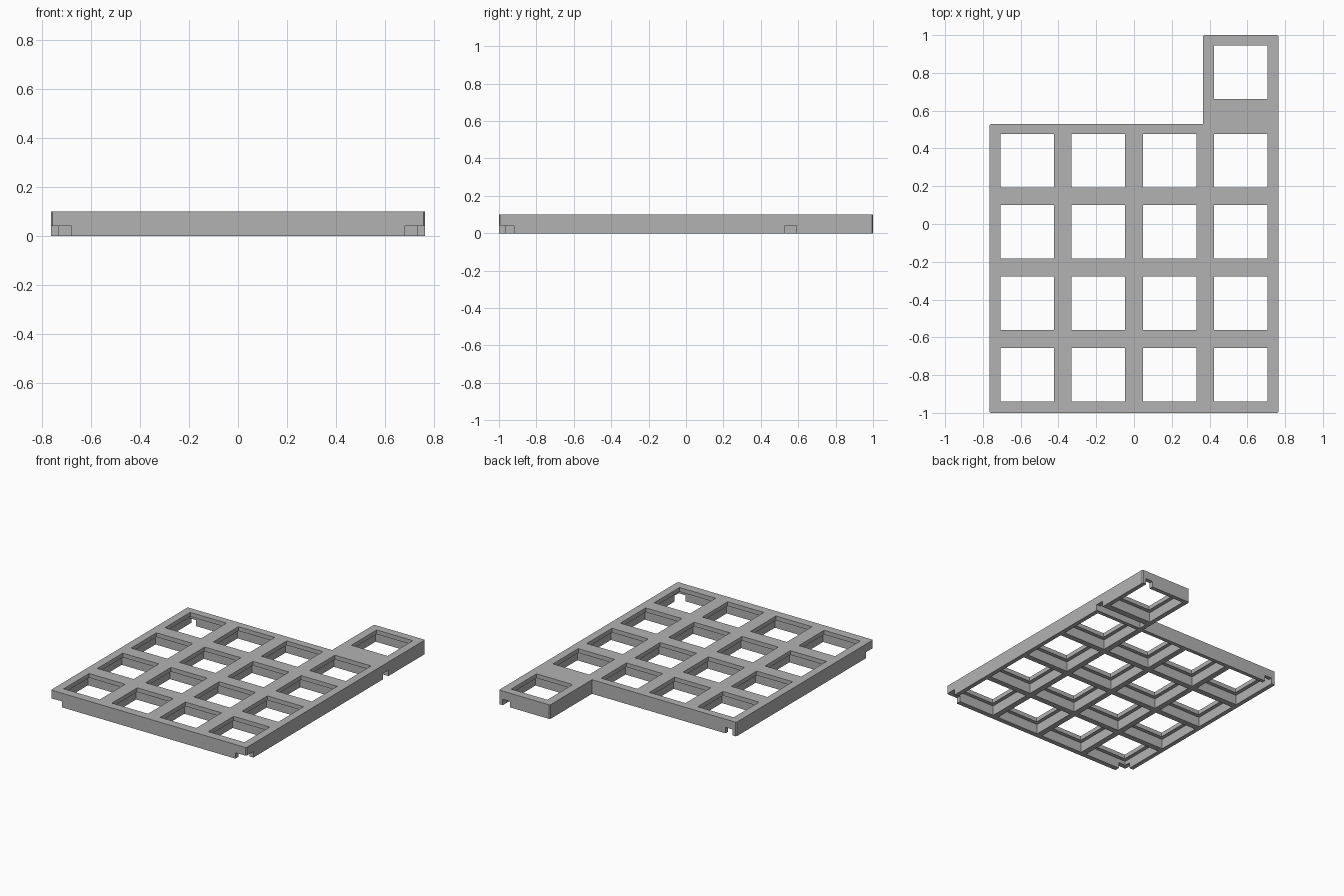
import bpy
import bmesh

if "Cube" in bpy.data.objects:
    bpy.data.objects.remove(bpy.data.objects["Cube"], do_unlink=True)

# Main dimensions
HX, HY, BACK = 0.765, 1.0, 0.53      # half width, half depth, back edge of the grid
TAB = 0.365                          # inner side of the extra cell
TOP, LEDGE = 0.1, 0.07               # full height, underside of the thin deck
HOLE, POCKET, WALL = 0.283, 0.336, 0.03
PITCH = 0.3775
NOTCH = 0.042
CH = 0.006                           # corner chamfer

gray = bpy.data.materials.new("plain gray")
gray.use_nodes = True
colour = (0.45, 0.45, 0.45, 1)
gray.diffuse_color = colour
gray.node_tree.nodes["Principled BSDF"].inputs["Base Color"].default_value = colour


def add_object(name, bm):
    bmesh.ops.recalc_face_normals(bm, faces=bm.faces[:])
    mesh = bpy.data.meshes.new(name)
    bm.to_mesh(mesh)
    bm.free()
    mesh.materials.append(gray)
    obj = bpy.data.objects.new(name, mesh)
    bpy.context.collection.objects.link(obj)
    return obj


def box_set(name, boxes):
    """One mesh of separate boxes, each given as (x0, x1, y0, y1, z0, z1)."""
    bm = bmesh.new()
    for x0, x1, y0, y1, z0, z1 in boxes:
        verts = bmesh.ops.create_cube(bm, size=1)["verts"]
        for v in verts:
            v.co = (x1 if v.co.x > 0 else x0,
                    y1 if v.co.y > 0 else y0,
                    z1 if v.co.z > 0 else z0)
    return add_object(name, bm)


def square(cx, cy, size, z0, z1):
    h = size / 2
    return (cx - h, cx + h, cy - h, cy + h, z0, z1)


# Solid plate: L-shaped outline with slightly chamfered outer corners
outline = [(-HX + CH, -HY), (HX - CH, -HY), (HX, -HY + CH), (HX, HY - CH),
           (HX - CH, HY), (TAB + CH, HY), (TAB, HY - CH), (TAB, BACK),
           (-HX + CH, BACK), (-HX, BACK - CH), (-HX, -HY + CH)]
bm = bmesh.new()
base = bm.faces.new([bm.verts.new((x, y, 0)) for x, y in outline])
raised = bmesh.ops.extrude_face_region(bm, geom=[base])["geom"]
bmesh.ops.translate(bm, vec=(0, 0, TOP),
                    verts=[g for g in raised if isinstance(g, bmesh.types.BMVert)])
plate = add_object("switch_plate", bm)

# Cell centres: a four by four grid plus the extra cell at the back
cells = [((i - 1.5) * PITCH, -0.797 + j * PITCH) for i in range(4) for j in range(4)]
cells.append((1.5 * PITCH, 0.803))

# Square openings through the deck
holes = [square(x, y, HOLE, -0.1, TOP + 0.1) for x, y in cells]

# Wider pockets underneath, and the channel in front of the extra cell
pockets = [square(x, y, POCKET, -0.1, LEDGE) for x, y in cells]
pockets.append((TAB + WALL, HX - WALL, BACK, BACK + 0.06, -0.1, LEDGE))

# Notches along the lower edge of the outer walls
inner, outer = 0.68, HX - WALL
notches = [
    (-HX - 0.1, -inner, -HY - 0.1, -0.92, -0.1, NOTCH),
    (inner, HX + 0.1, -HY - 0.1, -0.92, -0.1, NOTCH),
    (-outer, -inner, BACK - 0.05, BACK + 0.1, -0.1, NOTCH),
    (inner, outer, HY - 0.05, HY + 0.1, -0.1, NOTCH),
    (outer - 0.02, HX + 0.1, BACK, BACK + 0.06, -0.1, NOTCH),
]

# Cut everything out of the plate
cutters = [box_set("hole_cutter", holes),
           box_set("pocket_cutter", pockets),
           box_set("notch_cutter", notches)]
for cutter in cutters:
    cutter.hide_render = True
    mod = plate.modifiers.new(cutter.name, 'BOOLEAN')
    mod.operation = 'DIFFERENCE'
    mod.solver = 'EXACT'
    mod.object = cutter

# Keep the finished shape and drop the cutters
bpy.context.view_layer.update()
graph = bpy.context.evaluated_depsgraph_get()
finished = bpy.data.meshes.new_from_object(plate.evaluated_get(graph))
plate.modifiers.clear()
plate.data = finished
for cutter in cutters:
    bpy.data.objects.remove(cutter, do_unlink=True)
finished.materials.clear()
finished.materials.append(gray)
for poly in finished.polygons:
    poly.material_index = 0
    poly.use_smooth = False
